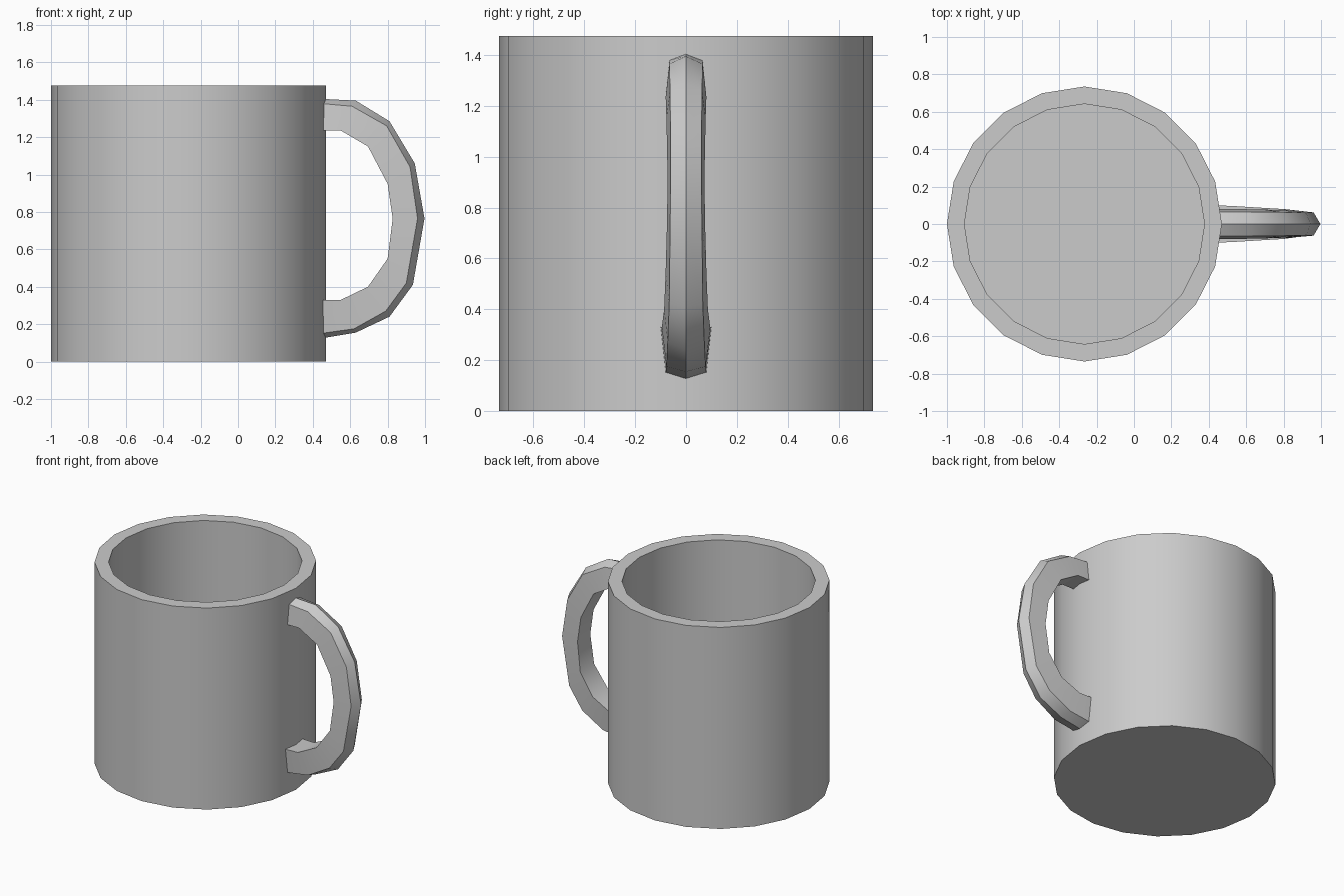
import bpy, bmesh
from math import sin, cos, pi, radians

if "Cube" in bpy.data.objects:
    bpy.data.objects.remove(bpy.data.objects["Cube"])

CX, SIDES = -0.265, 20


def bridge(bm, a, b):
    n = len(a)
    for i in range(n):
        j = (i + 1) % n
        bm.faces.new((a[i], a[j], b[j], b[i]))


def finish(bm, name):
    bmesh.ops.recalc_face_normals(bm, faces=bm.faces)
    me = bpy.data.meshes.new(name)
    bm.to_mesh(me)
    bm.free()
    ob = bpy.data.objects.new(name, me)
    bpy.context.collection.objects.link(ob)
    bpy.ops.object.select_all(action='DESELECT')
    bpy.context.view_layer.objects.active = ob
    ob.select_set(True)
    bpy.ops.object.shade_smooth_by_angle(angle=radians(30))
    return ob


# Cup body: outer wall, flat rim, inner wall and floor
bm = bmesh.new()
rings = []
for r, z in [(0.735, 0), (0.735, 1.475), (0.642, 1.475), (0.642, 0.09)]:
    rings.append([bm.verts.new((CX + r * cos(2 * pi * i / SIDES),
                                r * sin(2 * pi * i / SIDES), z))
                  for i in range(SIDES)])
for a, b in zip(rings, rings[1:]):
    bridge(bm, a, b)
bm.faces.new(rings[0])
bm.faces.new(rings[-1])
finish(bm, "cup_body")

# Handle: five-sided section (outer ridge, outer edges, inner edges) along an arc
# each row: ridge x,z | outer edge x,z,half width | inner edge x,z,half width
sections = [
    (0.44, 1.405, 0.44, 1.380, 0.065, 0.44, 1.235, 0.080),
    (0.63, 1.395, 0.61, 1.365, 0.065, 0.55, 1.235, 0.080),
    (0.81, 1.285, 0.795, 1.26, 0.063, 0.695, 1.15, 0.077),
    (0.945, 1.06, 0.92, 1.04, 0.060, 0.80, 0.95, 0.073),
    (0.997, 0.765, 0.96, 0.765, 0.062, 0.827, 0.765, 0.074),
    (0.935, 0.41, 0.90, 0.42, 0.066, 0.80, 0.55, 0.080),
    (0.81, 0.24, 0.79, 0.27, 0.072, 0.695, 0.40, 0.086),
    (0.63, 0.155, 0.62, 0.175, 0.077, 0.55, 0.33, 0.095),
    (0.44, 0.123, 0.44, 0.150, 0.080, 0.44, 0.33, 0.100),
]
bm = bmesh.new()
rings = []
for rx, rz, ox, oz, ow, ix, iz, iw in sections:
    rings.append([bm.verts.new(p) for p in (
        (rx, 0, rz), (ox, ow, oz), (ix, iw, iz), (ix, -iw, iz), (ox, -ow, oz))])
for a, b in zip(rings, rings[1:]):
    bridge(bm, a, b)
bm.faces.new(rings[0])
bm.faces.new(rings[-1])
finish(bm, "handle")
